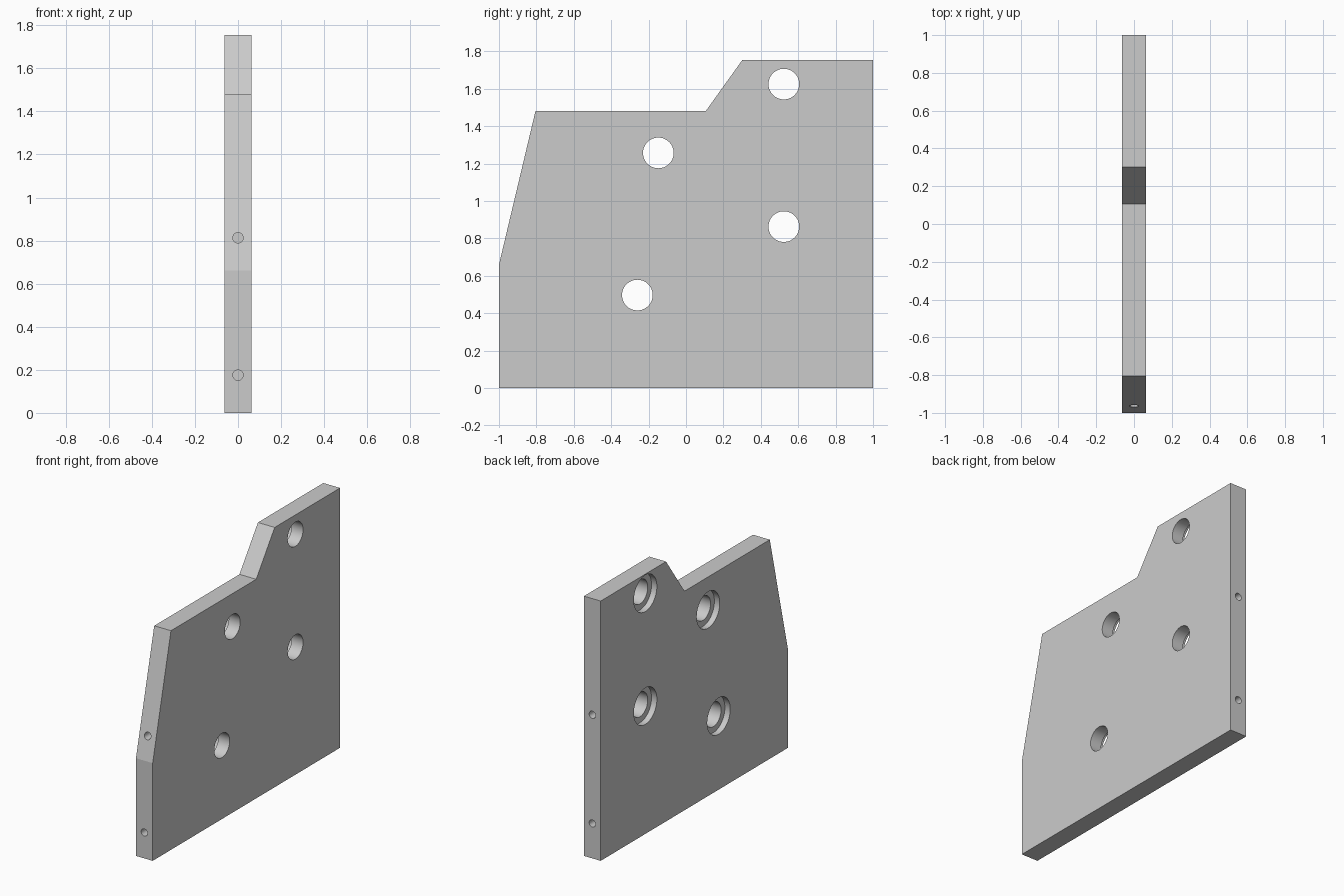
import bpy, bmesh, math
from mathutils import Vector

if "Cube" in bpy.data.objects:
    bpy.data.objects.remove(bpy.data.objects["Cube"])

T = 0.0625  # half thickness
PROFILE = [(-1, 0), (1, 0), (1, 1.755), (0.302, 1.755),
           (0.105, 1.48), (-0.805, 1.48), (-1, 0.66)]

# Plate: side profile extruded along x
bm = bmesh.new()
face = bm.faces.new([bm.verts.new((-T, y, z)) for y, z in PROFILE])
ext = bmesh.ops.extrude_face_region(bm, geom=[face])
bmesh.ops.translate(bm, vec=(2 * T, 0, 0),
                    verts=[v for v in ext["geom"] if isinstance(v, bmesh.types.BMVert)])
bmesh.ops.recalc_face_normals(bm, faces=bm.faces)
mesh = bpy.data.meshes.new("mounting_plate")
bm.to_mesh(mesh)
bm.free()
plate = bpy.data.objects.new("mounting_plate", mesh)
bpy.context.collection.objects.link(plate)


def drill(name, start, end, radius, sides):
    """Subtract a cylinder running from start to end."""
    a, b = Vector(start), Vector(end)
    bpy.ops.mesh.primitive_cylinder_add(
        vertices=sides, radius=radius, depth=(b - a).length, location=(a + b) / 2,
        rotation=(b - a).to_track_quat('Z', 'Y').to_euler())
    cutter = bpy.context.object
    cutter.name = name
    mod = plate.modifiers.new(name, 'BOOLEAN')
    mod.operation = 'DIFFERENCE'
    mod.solver = 'EXACT'
    mod.object = cutter
    bpy.context.view_layer.objects.active = plate
    bpy.ops.object.modifier_apply(modifier=mod.name)
    bpy.data.objects.remove(cutter, do_unlink=True)


# Counterbored through holes, with the wide recess on the -x face
for y, z in [(-0.148, 1.257), (0.523, 1.625), (0.523, 0.863), (-0.26, 0.497)]:
    drill("through_hole", (-0.2, y, z), (0.2, y, z), 0.082, 64)
    drill("counterbore", (-0.2, y, z), (-T + 0.04, y, z), 0.123, 64)

# Small blind holes in the front and back edges
for side, z in [(-1, 0.175), (-1, 0.813), (1, 0.236), (1, 0.97)]:
    drill("edge_hole", (0, side * 1.1, z), (0, side * 0.75, z), 0.024, 32)

bpy.ops.object.select_all(action='DESELECT')
plate.select_set(True)
bpy.context.view_layer.objects.active = plate
bpy.ops.object.shade_smooth_by_angle(angle=math.radians(12))
